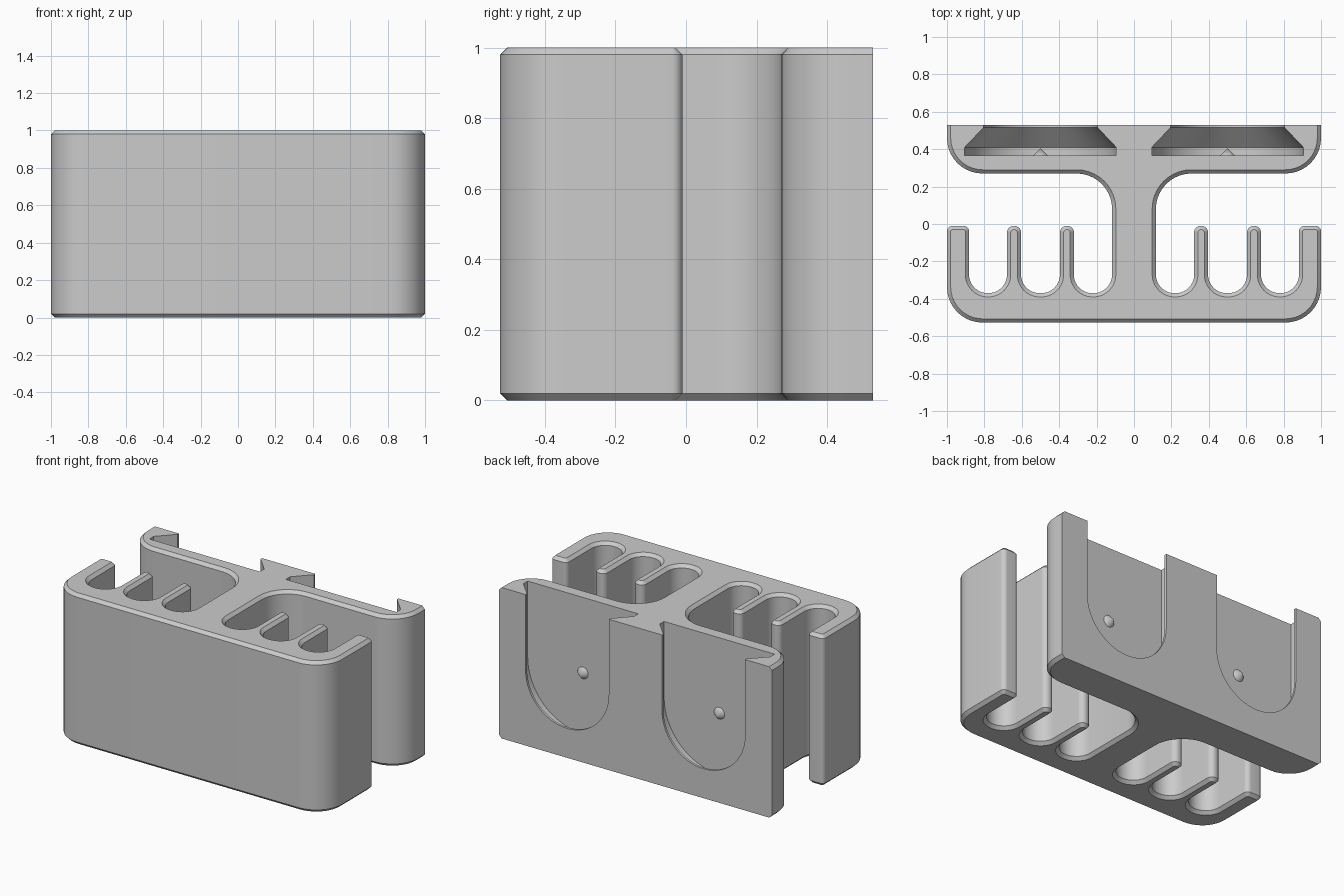
import bpy, math
from mathutils import Vector, Matrix

if "Cube" in bpy.data.objects:
    bpy.data.objects.remove(bpy.data.objects["Cube"])

BACK = 0.53      # flat mounting face
CHAMFER = 0.02
HEIGHT = 1.0

grey = bpy.data.materials.new("grey plastic")
grey.use_nodes = True
GREY = (0.6, 0.6, 0.6, 1)
grey.diffuse_color = GREY
grey.node_tree.nodes["Principled BSDF"].inputs["Base Color"].default_value = GREY


def fillet(corners, steps=10):
    """Round each (x, y, radius) corner of a closed outline."""
    out = []
    for i, (x, y, r) in enumerate(corners):
        p = Vector((x, y))
        if r == 0:
            out.append(p)
            continue
        a = (Vector(corners[i - 1][:2]) - p).normalized()
        b = (Vector(corners[(i + 1) % len(corners)][:2]) - p).normalized()
        centre = p + (a + b) * r          # right-angled corners
        for k in range(steps + 1):
            t = k / steps * math.pi / 2
            out.append(centre - b * r * math.cos(t) - a * r * math.sin(t))
    return out


def inset(points, d):
    """Move an outline inward, leaving the mounting face in place."""
    def edge(p, q):
        e = (q - p).normalized()
        on_back = min(p.y, q.y) > BACK - 0.001
        return Vector((-e.y, e.x)), 0 if on_back else d
    out = []
    for i, p in enumerate(points):
        n, dn = edge(points[i - 1], p)
        m, dm = edge(p, points[(i + 1) % len(points)])
        det = n.x * m.y - n.y * m.x
        if abs(det) < 0.001:
            out.append(p + n * dn)
        else:
            out.append(p + Vector((dn * m.y - dm * n.y, dm * n.x - dn * m.x)) / det)
    return out


def loft(name, rings):
    """Closed solid through rings of equal point count."""
    n = len(rings[0])
    faces = [tuple(reversed(range(n))), tuple(range(n * (len(rings) - 1), n * len(rings)))]
    for r in range(len(rings) - 1):
        for i in range(n):
            j = (i + 1) % n
            faces.append((r * n + i, r * n + j, (r + 1) * n + j, (r + 1) * n + i))
    mesh = bpy.data.meshes.new(name)
    mesh.from_pydata([v for ring in rings for v in ring], [], faces)
    mesh.materials.append(grey)
    obj = bpy.data.objects.new(name, mesh)
    bpy.context.collection.objects.link(obj)
    return obj


# Half outline: front wall, comb of fingers, stem, back plate
half = [(1, -0.527, 0.19), (1, -0.01, 0.03), (0.882, -0.01, 0.03)]
for right, left in ((0.882, 0.679), (0.604, 0.396), (0.322, 0.117)):
    half += [(right, -0.37, 0.1), (left, -0.37, 0.1)]
    if left > 0.2:
        half += [(left, -0.01, 0.036), (left - 0.075, -0.01, 0.036)]
half = [c for c in half]
half[-1:] = [(0.117, -0.37, 0.1), (0.117, 0.27, 0.19), (1, 0.27, 0.19), (1, BACK, 0)]
outline = fillet(half + [(-x, y, r) for x, y, r in reversed(half)])
small = inset(outline, CHAMFER)

body = loft("holder_body", [
    [(p.x, p.y, z) for p in ring]
    for ring, z in ((small, 0), (outline, CHAMFER), (outline, HEIGHT - CHAMFER), (small, HEIGHT))])

# Keyhole rail slots: round at the bottom, open at the top, undercut sides
for cx in (-0.5, 0.5):
    rings = []
    for y, r in ((0.365, 0.405), (0.41, 0.405), (0.515, 0.305), (0.6, 0.305)):
        ring = [(cx + r, y, 1.2), (cx - r, y, 1.2)]
        for k in range(33):
            t = math.pi * (1 + k / 32)
            ring.append((cx + r * math.cos(t), y, 0.5 + r * math.sin(t)))
        rings.append(ring[::-1])
    cutter = loft("slot_cutter", rings)
    cutter.hide_render = True
    bpy.context.view_layer.objects.active = cutter
    bpy.ops.object.mode_set(mode="EDIT")
    bpy.ops.mesh.select_all(action="SELECT")
    bpy.ops.mesh.normals_make_consistent(inside=False)
    bpy.ops.object.mode_set(mode="OBJECT")
    mod = body.modifiers.new("slot", "BOOLEAN")
    mod.operation = "DIFFERENCE"
    mod.solver = "EXACT"
    mod.object = cutter
    bpy.context.view_layer.objects.active = body
    bpy.ops.object.modifier_apply(modifier=mod.name)
    bpy.data.objects.remove(cutter)

    # Conical detent in the slot floor
    bpy.ops.mesh.primitive_cone_add(vertices=24, radius1=0.04, depth=0.04,
                                    location=(cx, 0.384, 0.5), rotation=(-math.pi / 2, 0, 0))
    detent = bpy.context.object
    detent.name = "slot_detent_" + ("left" if cx > 0 else "right")
    detent.data.materials.append(grey)

# Smooth rounds, crisp edges
bpy.ops.object.select_all(action="DESELECT")
for obj in bpy.context.collection.objects:
    if obj.name.startswith(("holder_body", "slot_detent")):
        obj.select_set(True)
bpy.context.view_layer.objects.active = body
bpy.ops.object.shade_smooth_by_angle(angle=math.radians(30))
